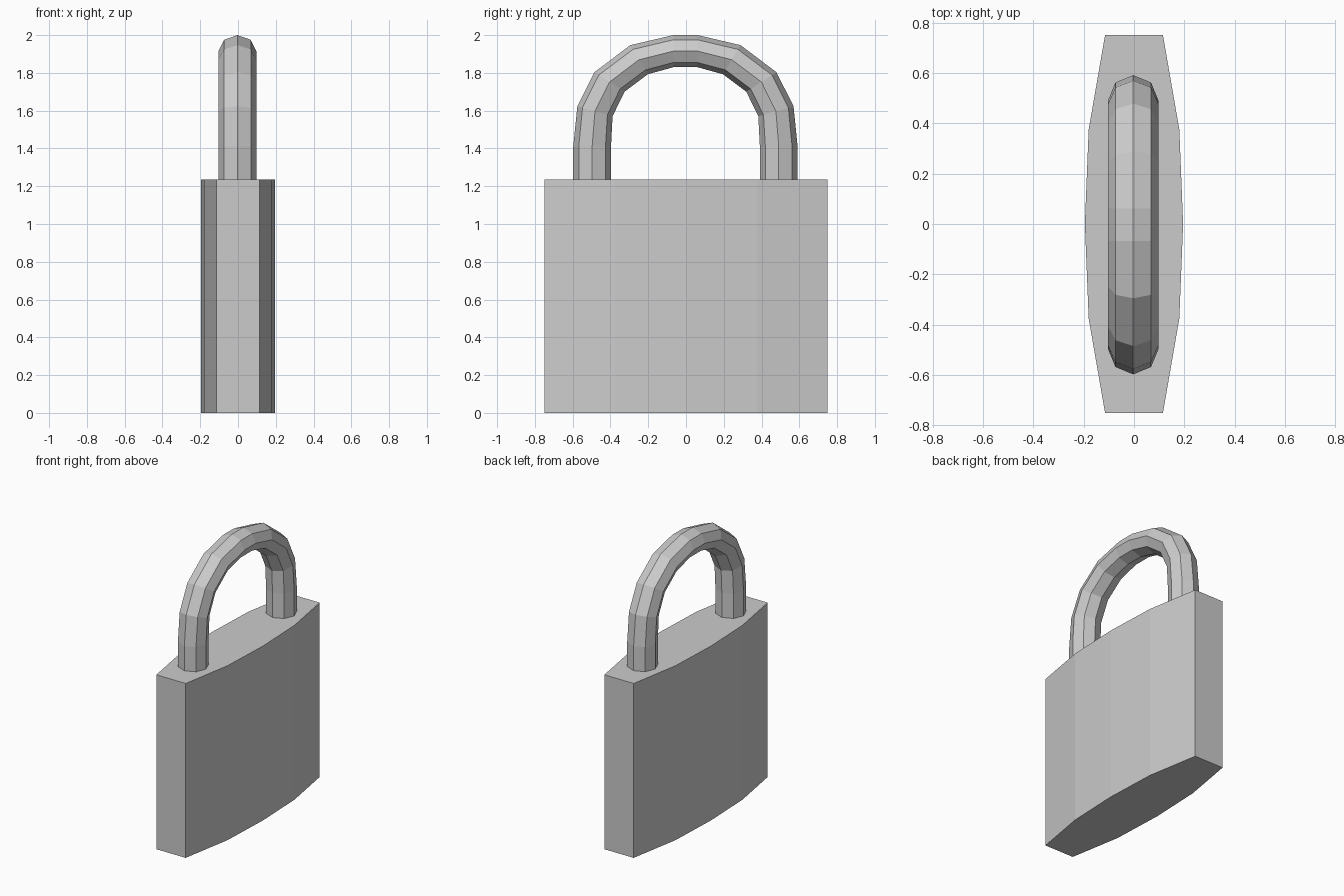
import bpy, bmesh
from math import cos, sin, pi, radians

if "Cube" in bpy.data.objects:
    bpy.data.objects.remove(bpy.data.objects["Cube"])


def finish(name, bm):
    bmesh.ops.recalc_face_normals(bm, faces=bm.faces)
    mesh = bpy.data.meshes.new(name)
    bm.to_mesh(mesh)
    bm.free()
    obj = bpy.data.objects.new(name, mesh)
    bpy.context.collection.objects.link(obj)
    return obj


BODY_TOP = 1.236

# Body: bulged outline extruded upwards
half = [(0.115, -0.75), (0.18, -0.375), (0.195, 0), (0.18, 0.375), (0.115, 0.75)]
outline = half + [(-x, -y) for x, y in half]
bm = bmesh.new()
base = bm.faces.new([bm.verts.new((x, y, 0)) for x, y in outline])
top = bmesh.ops.extrude_face_region(bm, geom=[base], use_keep_orig=True)["geom"]
bmesh.ops.translate(bm, vec=(0, 0, BODY_TOP),
                    verts=[g for g in top if isinstance(g, bmesh.types.BMVert)])
finish("lock_body", bm)

# Shackle: octagonal rings (y, z, in-plane radius, tilt) along an arch, mirrored in y
SIDES, RADIUS, SHIFT_X, SHIFT_Y = 8, 0.1, -0.003, -0.003
arch = [(0.494, BODY_TOP, 0.1, 0), (0.494, 1.41, 0.1, 0), (0.479, 1.597, 0.097, 16),
        (0.402, 1.752, 0.095, 33), (0.245, 1.87, 0.09, 58.6), (0.064, 1.915, 0.085, 90)]
stations = [(1, *s) for s in arch] + [(-1, *s) for s in reversed(arch)]
bm = bmesh.new()
rings = []
for side, y, z, r, tilt in stations:
    ring = []
    for i in range(SIDES):
        a = 2 * pi * i / SIDES
        out = r * cos(a)
        ring.append(bm.verts.new((RADIUS * sin(a) + SHIFT_X,
                                  side * (y + out * cos(radians(tilt))) + SHIFT_Y,
                                  z + out * sin(radians(tilt)))))
    rings.append(ring)
for a, b in zip(rings, rings[1:]):
    for i in range(SIDES):
        j = (i + 1) % SIDES
        bm.faces.new((a[i], a[j], b[j], b[i]))
finish("shackle", bm)
